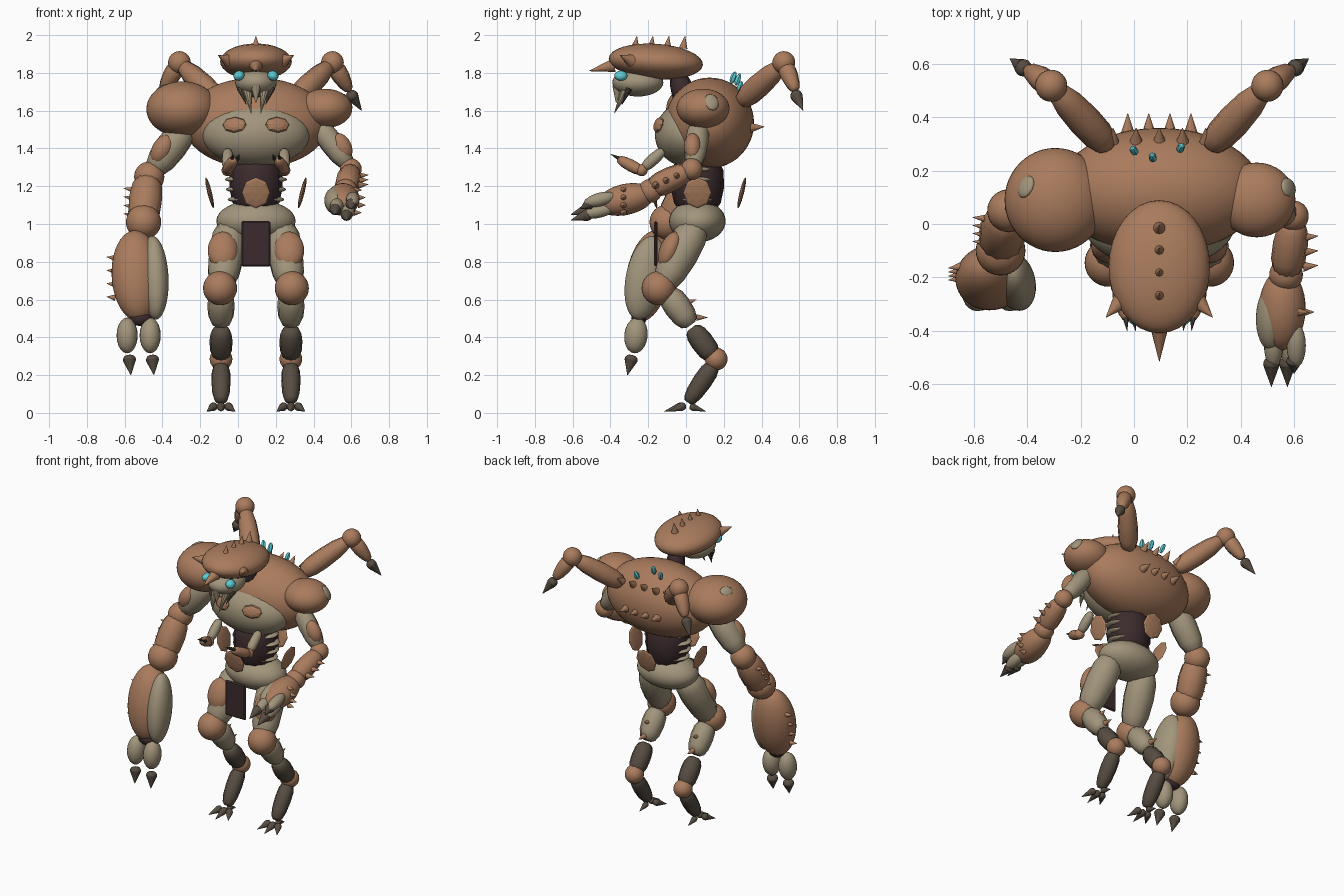
import bpy, bmesh, math
from mathutils import Vector, Matrix

cube = bpy.data.objects.get("Cube")
if cube:
    bpy.data.objects.remove(cube)


def material(name, rgb):
    m = bpy.data.materials.new(name)
    m.use_nodes = True
    m.diffuse_color = (*rgb, 1)
    m.node_tree.nodes["Principled BSDF"].inputs["Base Color"].default_value = (*rgb, 1)
    return m


SHELL = material("brown_shell", (0.40, 0.20, 0.11))
BONE = material("pale_bone", (0.36, 0.30, 0.20))
CLAW = material("dark_claw", (0.095, 0.075, 0.055))
HIDE = material("dark_hide", (0.045, 0.024, 0.026))
GLOW = material("cyan_glow", (0.11, 0.60, 0.65))
CX = 0.095  # body centre line


def finish(bm, name, mat, matrix, smooth=True):
    bm.transform(matrix)
    bmesh.ops.recalc_face_normals(bm, faces=bm.faces)
    for f in bm.faces:
        f.smooth = smooth
    me = bpy.data.meshes.new(name)
    bm.to_mesh(me)
    bm.free()
    me.materials.append(mat)
    ob = bpy.data.objects.new(name, me)
    bpy.context.collection.objects.link(ob)
    return ob


def place(center, axis):
    turn = Vector(axis).to_track_quat('Z', 'Y').to_matrix().to_4x4()
    return Matrix.Translation(center) @ turn


def blob(name, center, radii, mat, axis=(0, 0, 1), seg=32, smooth=True):
    """Ellipsoid whose local z follows the axis."""
    if not isinstance(radii, tuple):
        radii = (radii,) * 3
    bm = bmesh.new()
    bmesh.ops.create_uvsphere(bm, u_segments=seg, v_segments=max(6, seg // 2), radius=1)
    turn = Matrix() if tuple(axis) == (0, 0, 1) else place((0, 0, 0), axis)
    return finish(bm, name, mat, Matrix.Translation(center) @ turn @ Matrix.Diagonal((*radii, 1)), smooth)


def limb(name, p, q, r1, r2, mat, ridge=0.03, seg=24):
    """Fluted, round-ended tapering segment from p to q."""
    p, q = Vector(p), Vector(q)
    length = (q - p).length
    bm = bmesh.new()
    rings = []
    for t, w in ((0, .45), (.06, .75), (.2, .97), (.45, 1.06), (.75, 1), (.93, .78), (1, .45)):
        r = (r1 + (r2 - r1) * t) * w
        ring = []
        for i in range(seg):
            a = math.tau * i / seg
            k = r * (1 + ridge * (-1) ** i)
            ring.append(bm.verts.new((k * math.cos(a), k * math.sin(a), t * length)))
        rings.append(ring)
    for a, b in zip(rings, rings[1:]):
        for i in range(seg):
            j = (i + 1) % seg
            bm.faces.new((a[i], a[j], b[j], b[i]))
    bm.faces.new(rings[0])
    bm.faces.new(rings[-1])
    return finish(bm, name, mat, place(p, q - p))


def spike(name, base, tip, r, mat=SHELL, seg=10):
    base, tip = Vector(base), Vector(tip)
    bm = bmesh.new()
    h = (tip - base).length
    bmesh.ops.create_cone(bm, cap_ends=True, segments=seg, radius1=r, radius2=0.001, depth=h)
    ob = finish(bm, name, mat, place((base + tip) / 2, tip - base), False)
    return ob


def talon(name, base, tip, r, mat=CLAW):
    """Bulb that runs into a point."""
    base, tip = Vector(base), Vector(tip)
    mid = base.lerp(tip, 0.35)
    limb(name + "_root", base, mid, r * 0.8, r * 1.1, mat, 0, 12)
    spike(name + "_tip", base.lerp(tip, 0.28), tip, r, mat, 12)


# Head: domed shell, face, eyes, horns, mandibles
blob("head_shell", (CX, -.16, 1.86), (.19, .25, .094), SHELL, (0, .07, 1))
blob("face", (CX, -.255, 1.75), (.11, .135, .075), BONE)
spike("nose_horn", (CX, -.38, 1.84), (CX, -.515, 1.81), .036, seg=16)
for i in range(4):
    y = -.27 + i * .085
    spike("crest_spike", (CX, y, 1.93), (CX, y + .01, 1.995), .023)
spike("throat_spike", (CX, -.36, 1.73), (CX, -.37, 1.64), .03, BONE)
for s, side in ((1, "left"), (-1, "right")):
    blob(side + "_eye", (CX + s * .09, -.345, 1.785), (.035, .03, .026), GLOW, (s * .5, 0, 1), 16)
    spike(side + "_temple_horn", (CX + s * .145, -.29, 1.865), (CX + s * .2, -.35, 1.893), .034, seg=16)
    spike(side + "_mandible", (CX + s * .045, -.32, 1.71), (CX + s * .025, -.38, 1.585), .026, BONE)
    spike(side + "_fang", (CX + s * .085, -.3, 1.72), (CX + s * .05, -.34, 1.63), .018, CLAW)
limb("neck", (CX, .02, 1.6), (CX, -.05, 1.8), .065, .05, HIDE)

# Torso
blob("back_shell", (CX, .125, 1.535), (.385, .235, .24), SHELL, seg=48)
blob("chest", (CX, .005, 1.475), (.285, .17, .17), BONE, seg=48)
for s in (1, -1):
    blob("chest_plate", (CX + s * .113, -.145, 1.525), (.066, .044, .02), SHELL, (s * .3, -1, .3), 8, False)
for i in range(4):
    x = CX + (i - 1.5) * .079
    spike("rear_spike", (x, .34, 1.51), (x, .415, 1.515), .027)
for i in range(5):
    x = CX + (i - 2) * .087
    spike("upper_back_spike", (x, .31, 1.67), (x, .36, 1.71), .024)
for x, y, z in ((0, .275, 1.765), (.07, .25, 1.775), (.175, .285, 1.725)):
    blob("back_crystal", (x, y, z), (.016, .016, .034), GLOW, (x - CX, .15, .4), 6, False)

# Waist: dark core, pale rings, four floating plates
limb("waist_core", (CX, .06, 1.05), (CX, .06, 1.36), .12, .14, HIDE)
for i, r in enumerate((.15, .16, .165, .155)):
    blob("waist_ring", (CX, .06, 1.13 + i * .053), (r, .1, .023), BONE)
for a in range(4):
    dx, dy = math.cos(a * math.pi / 2), math.sin(a * math.pi / 2)
    blob("waist_plate", (CX + dx * .245, .06 + dy * .235, 1.165), (.075, .085, .012), SHELL,
         (dx, dy, -.25), 8, False)
blob("pelvis", (CX, .06, 1.015), (.21, .15, .112), BONE)
bm = bmesh.new()
bmesh.ops.create_cube(bm, size=1)
cloth = finish(bm, "loin_cloth", HIDE, Matrix.Translation((CX, -.16, .895)) @ Matrix.Diagonal((.155, .018, .24, 1)), False)
bevel = cloth.modifiers.new("bevel", 'BEVEL')
bevel.width = .008

# Legs, mini arms and rear limbs, mirrored about the centre line
for s, side in ((1, "left_"), (-1, "right_")):
    def at(off, y, z):
        return (CX + s * off, y, z)

    limb(side + "thigh", at(.13, .06, 1.0), at(.185, -.13, .66), .095, .08, BONE)
    blob(side + "thigh_plate", at(.175, -.085, .86), (.08, .055, .105), SHELL, (0, .4, 1))
    blob(side + "knee", at(.19, -.145, .66), .09, SHELL)
    limb(side + "shin", at(.185, -.10, .64), at(.185, .025, .465), .07, .062, BONE)
    spike(side + "shin_spike", at(.185, .055, .505), at(.185, .115, .505), .018)
    spike(side + "shin_spike_upper", at(.185, .01, .585), at(.185, .055, .6), .016)
    limb(side + "hock", at(.185, .03, .45), at(.185, .15, .29), .056, .056, CLAW)
    blob(side + "ankle", at(.185, .16, .285), .06, SHELL)
    limb(side + "lower_shin", at(.185, .15, .26), at(.185, .01, .055), .05, .043, CLAW)
    for d in (-1, 0, 1):
        talon(side + "toe", at(.185 + d * .03, -.005, .04),
              at(.185 + d * .075, -.115 + abs(d) * .03, .008), .022)
    talon(side + "heel_claw", at(.185, .02, .035), at(.185, .105, .008), .018)

    # Small folded arm under the chest
    limb(side + "mini_upper_arm", at(.15, -.12, 1.39), at(.15, -.225, 1.295), .028, .03, BONE)
    blob(side + "mini_elbow", at(.15, -.235, 1.285), .032, SHELL)
    limb(side + "mini_forearm", at(.155, -.235, 1.28), at(.115, -.36, 1.345), .032, .027, SHELL)
    for d in (-1, 1):
        spike(side + "mini_pincer", at(.112 + d * .014, -.35, 1.345), at(.105 + d * .016, -.4, 1.37), .012, CLAW)

    # Rear limb reaching backwards
    limb(side + "rear_limb", at(.19, .29, 1.645), at(.39, .505, 1.84), .062, .052, SHELL)
    blob(side + "rear_joint", at(.405, .518, 1.855), .06, SHELL)
    limb(side + "rear_limb_end", at(.415, .525, 1.84), at(.495, .58, 1.705), .052, .03, SHELL)
    talon(side + "rear_claw", at(.495, .575, 1.70), at(.56, .62, 1.6), .032)

# Right arm: heavy, hanging
blob("right_pauldron", (-.295, .09, 1.608), (.19, .195, .147), SHELL, seg=48)
blob("right_pauldron_patch", (-.405, .14, 1.715), (.045, .035, .013), BONE, (-.62, .28, .8), 12)
limb("right_upper_arm", (-.27, .08, 1.52), (-.45, .06, 1.28), .08, .072, BONE)
blob("right_arm_plate", (-.40, .035, 1.395), (.06, .055, .085), SHELL, (.55, 0, 1))
blob("right_elbow", (-.47, .05, 1.25), .08, SHELL)
limb("right_forearm", (-.475, .04, 1.25), (-.505, -.09, 1.0), .08, .085, SHELL)
blob("right_wrist", (-.50, -.10, 1.01), .093, SHELL)
blob("right_gauntlet", (-.535, -.20, .725), (.135, .115, .245), SHELL, (-.05, .2, 1), 40)
blob("right_gauntlet_inset", (-.445, -.215, .715), (.075, .105, .225), BONE, (-.05, .2, 1), 40)
blob("right_palm", (-.515, -.25, .5), (.06, .04, .04), HIDE)
for i in range(4):
    spike("right_gauntlet_spike", (-.65, -.16 - i * .015, .82 - i * .07), (-.695, -.165 - i * .015, .825 - i * .07), .017)
    spike("right_forearm_spike", (-.55, .02 - i * .03, 1.18 - i * .045), (-.605, .025 - i * .03, 1.19 - i * .045), .017)
for x in (-.587, -.465):
    blob("right_finger", (x, -.265, .41), (.056, .062, .095), BONE, (0, .1, 1), 20)
    talon("right_claw", (x + .01, -.285, .305), (x + .02, -.31, .2), .034)

# Left arm: slim, bent forward
blob("left_pauldron", (.46, .09, 1.612), (.145, .14, .104), SHELL, seg=48)
blob("left_pauldron_patch", (.578, .135, 1.645), (.04, .05, .016), BONE, (.8, .25, .45), 12)
limb("left_upper_arm", (.42, .07, 1.53), (.585, .04, 1.31), .06, .055, BONE)
blob("left_arm_plate", (.55, .035, 1.41), (.045, .05, .075), SHELL, (-.5, 0, 1))
blob("left_elbow", (.597, .03, 1.29), .058, SHELL)
limb("left_forearm", (.60, .02, 1.285), (.57, -.19, 1.185), .056, .065, SHELL)
blob("left_wrist", (.57, -.19, 1.175), .063, SHELL)
blob("left_gauntlet", (.555, -.32, 1.13), (.088, .082, .155), SHELL, (.03, 1, .22))
blob("left_gauntlet_inset", (.515, -.35, 1.125), (.058, .068, .125), BONE, (.03, 1, .22))
for i in range(3):
    spike("left_forearm_spike", (.635, -.05 - i * .055, 1.255 - i * .025), (.69, -.045 - i * .055, 1.26 - i * .025), .02)
for i in range(4):
    z = 1.18 - i * .04
    reach = .01 if i in (0, 3) else .03
    spike("left_gauntlet_spike", (.605 + reach, -.33, z), (.645 + reach, -.33, z), .017)
for x, z, y in ((.515, 1.09, -.61), (.575, 1.06, -.61), (.60, 1.12, -.56)):
    blob("left_finger", (x + .008, -.455, z + .01), (.036, .036, .085), BONE, (0, 1, .25), 20)
    talon("left_claw", (x, -.50, z - .005), (x, y, z - .04), .03)
